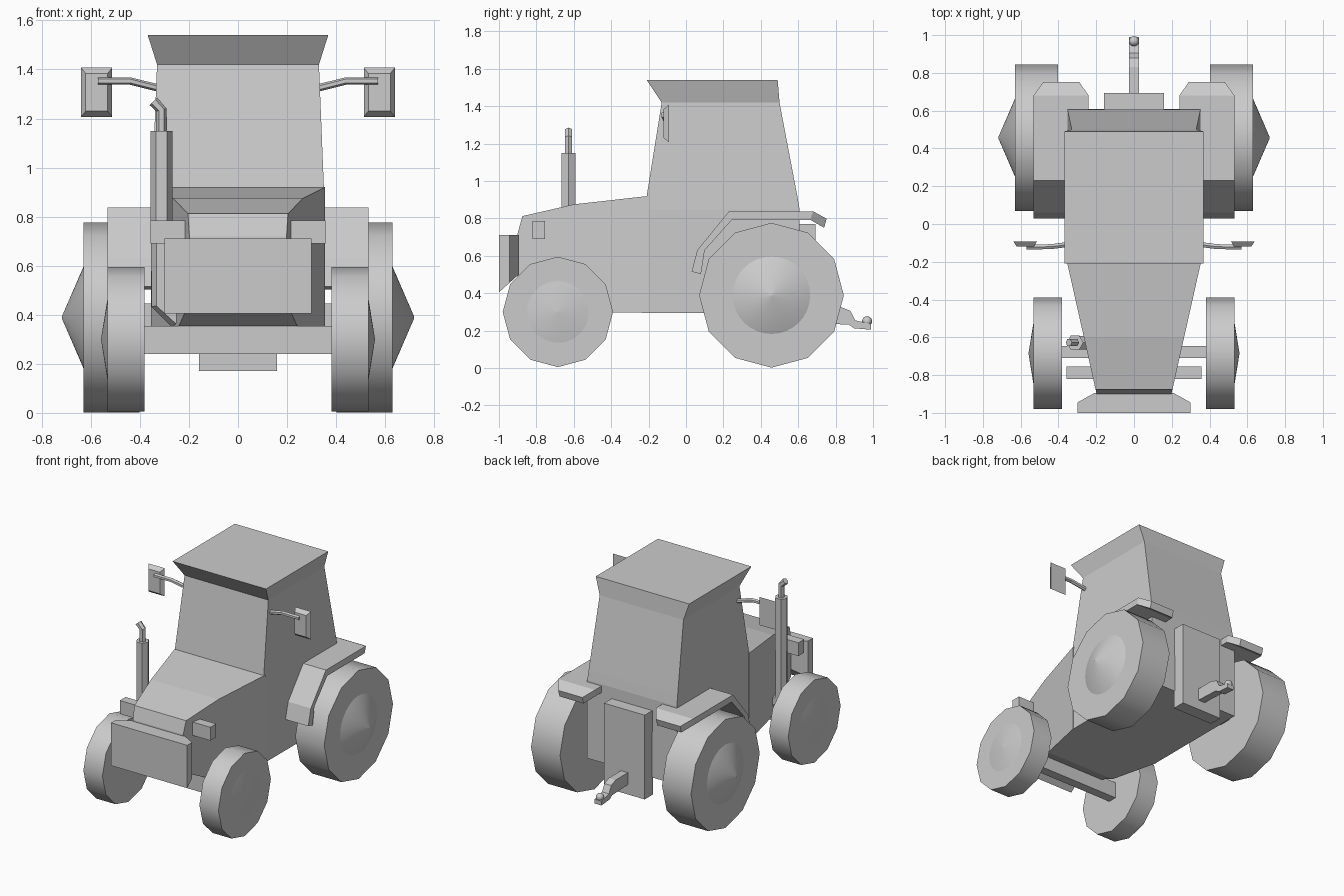
import bpy, bmesh, math
from mathutils import Vector

if "Cube" in bpy.data.objects:
    bpy.data.objects.remove(bpy.data.objects["Cube"])


def finish(name, bm, smooth=None):
    bmesh.ops.recalc_face_normals(bm, faces=bm.faces)
    me = bpy.data.meshes.new(name)
    bm.to_mesh(me)
    bm.free()
    ob = bpy.data.objects.new(name, me)
    bpy.context.collection.objects.link(ob)
    if smooth:
        bpy.ops.object.select_all(action='DESELECT')
        ob.select_set(True)
        bpy.context.view_layer.objects.active = ob
        bpy.ops.object.shade_smooth_by_angle(angle=math.radians(smooth))
    return ob


def loft(name, rings, smooth=None):
    """Skin equal-length closed rings and cap both ends."""
    bm = bmesh.new()
    vs = [[bm.verts.new(p) for p in r] for r in rings]
    n = len(rings[0])
    for a, b in zip(vs, vs[1:]):
        for i in range(n):
            bm.faces.new((a[i], a[(i + 1) % n], b[(i + 1) % n], b[i]))
    bm.faces.new(vs[0])
    bm.faces.new(vs[-1])
    return finish(name, bm, smooth)


def box(name, x0, x1, y0, y1, z0, z1):
    return loft(name, [[(x0, y0, z), (x1, y0, z), (x1, y1, z), (x0, y1, z)] for z in (z0, z1)])


def tube(name, path, r, sides):
    """Polygonal pipe along a path, mitred at the bends."""
    pts = [Vector(p) for p in path]
    rings = []
    for i, p in enumerate(pts):
        d = (pts[min(i + 1, len(pts) - 1)] - pts[max(i - 1, 0)]).normalized()
        side = d.cross(Vector((0, 1, 0))).normalized()
        up = side.cross(d)
        rings.append([p + r * (math.cos(a) * side + math.sin(a) * up)
                      for a in (math.tau * k / sides for k in range(sides))])
    return loft(name, rings)


def wheel(name, s, x0, x1, xtip, y, z, r, hub):
    # 12-sided tyre
    def ring(x, rad, n):
        return [(s * x, y + rad * math.sin(math.tau * k / n),
                 z + rad * math.cos(math.tau * k / n)) for k in range(n)]
    loft(name + "_tyre", [ring(x0, r, 12), ring(x1, r, 12)], 40)
    # conical hub
    loft(name + "_hub", [ring(x1 - .01, hub, 32), ring(x1, hub, 32), ring(xtip, .004, 32)], 40)


# hood, narrowing to the front
prof = [(-.90, .72), (-.875, .812), (-.60, .875), (-.20, .92),
        (-.20, .295), (-.55, .30), (-.72, .36), (-.90, .45)]


def hood_w(y):
    return .198 + (y + .9) / .7 * .157


loft("hood", [[(s * hood_w(y), y, z) for y, z in prof] for s in (-1, 1)])

# cab and rear body with flared roof
rings = [(.295, -.205, .61, .353), (.85, -.205, .607, .353), (.92, -.21, .595, .35),
         (1.42, -.13, .50, .33), (1.54, -.21, .49, .368)]
loft("cab", [[(-w, a, z), (w, a, z), (w, b, z), (-w, b, z)] for z, a, b, w in rings])

# front grille block
top = [(-.30, -1), (.30, -1), (.30, -.945), (.21, -.895), (-.21, -.895), (-.30, -.945)]
loft("front_grille", [[(x, y, .405 + (y + 1) * .9) for x, y in top],
                      [(x, y, .71) for x, y in top]])

# axles and rear block
box("front_axle", -.39, .39, -.71, -.645, .24, .355)
box("rear_axle", -.41, .41, .41, .50, .335, .445)
box("rear_block", -.16, .16, .60, .693, .17, .77)

# tow hitch and ball
hitch = [(.68, .325), (.83, .325), (.88, .305), (.905, .255), (.99, .235),
         (.99, .205), (.90, .212), (.87, .232), (.68, .24)]
loft("hitch_bar", [[(s * .027, y, z) for y, z in hitch] for s in (-1, 1)])
bm = bmesh.new()
bmesh.ops.create_uvsphere(bm, u_segments=12, v_segments=8, radius=.027)
bmesh.ops.translate(bm, verts=bm.verts, vec=(0, .968, .25))
finish("hitch_ball", bm, 60)

for s, tag in ((-1, "left"), (1, "right")):
    wheel(f"front_wheel_{tag}", s, .382, .532, .558, -.685, .30, .295, .165)
    wheel(f"rear_wheel_{tag}", s, .402, .63, .718, .457, .389, .387, .207)

    # headlight
    box(f"headlight_{tag}", s * .18, s * .357, -.82, -.755, .69, .785)

    # fender: outer/inner profile pairs with x range
    arch = [(.03, .515, .08, .503, .24, .532), (.06, .63, .10, .63, .24, .532),
            (.23, .838, .245, .792, .24, .532), (.68, .838, .665, .792, .24, .532),
            (.752, .798, .738, .75, .29, .48)]
    loft(f"fender_{tag}", [[(s * a, y0, z0), (s * b, y0, z0), (s * b, y1, z1), (s * a, y1, z1)]
                           for y0, z0, y1, z1, a, b in arch])

    # mirror with bevelled front and its arm
    loft(f"mirror_{tag}", [[(s * (.576 + i * w), y, 1.307 + j * h)
                            for i, j in ((-1, -1), (1, -1), (1, 1), (-1, 1))]
                           for y, w, h in ((-.092, .063, .10), (-.12, .045, .077))])
    tube(f"mirror_arm_{tag}", [(s * .32, -.105, 1.323), (s * .44, -.12, 1.353),
                               (s * .57, -.122, 1.353)], .015, 6)

# exhaust stack, lower bend and outlet pipe
tube("exhaust_stack", [(-.312, -.628, .78), (-.312, -.628, 1.15)], .044, 6)
tube("exhaust_lower", [(-.312, -.628, .80), (-.312, -.628, .44), (-.24, -.628, .38)], .042, 6)
tube("exhaust_outlet", [(-.312, -.628, 1.14), (-.312, -.628, 1.235), (-.345, -.628, 1.27)], .022, 6)
